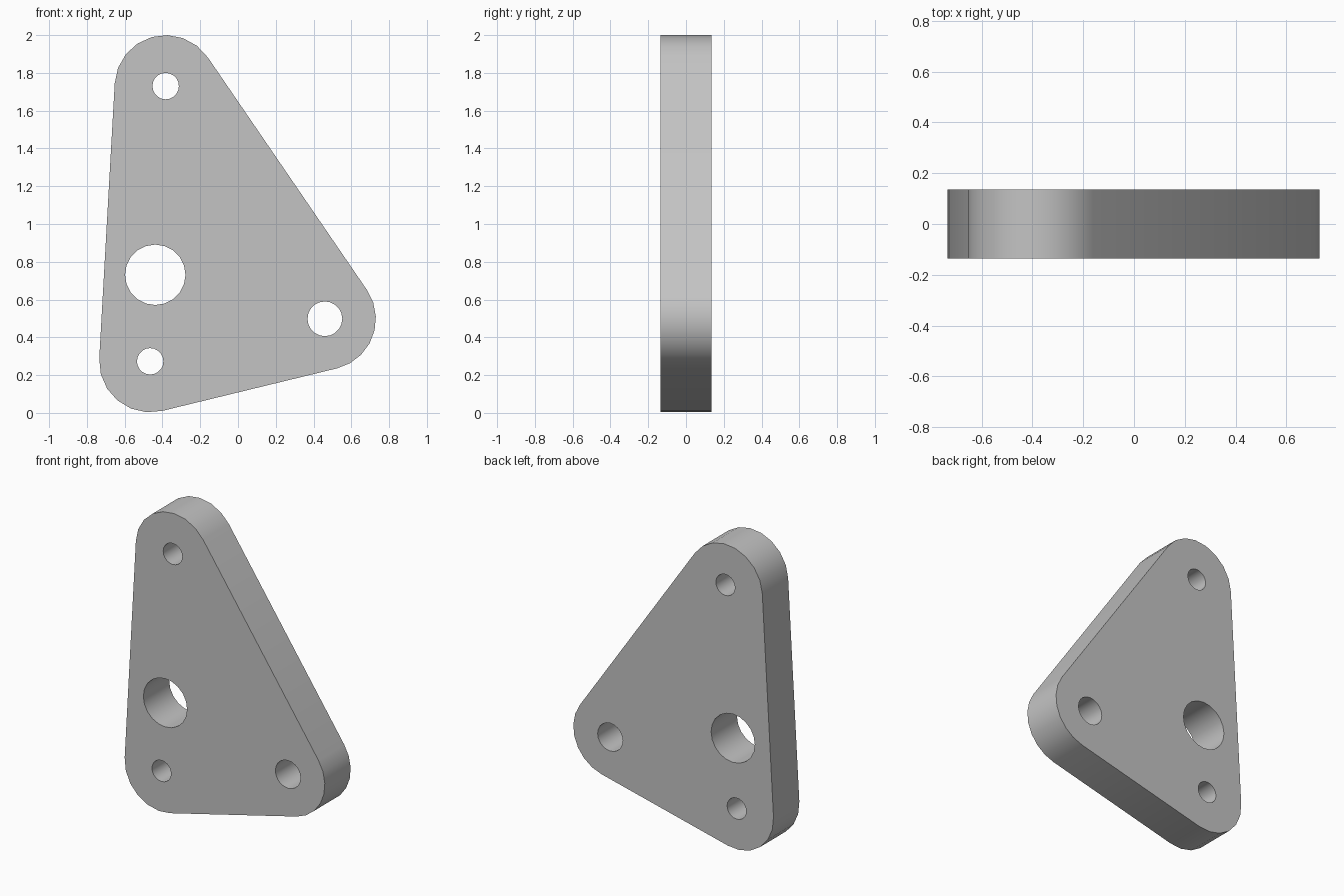
import bpy, bmesh, math
from mathutils import Vector

if "Cube" in bpy.data.objects:
    bpy.data.objects.remove(bpy.data.objects["Cube"])

THICKNESS = 0.27
CORNER_RADIUS = 0.27
STEP = math.radians(18)
# Corner centres, counter-clockwise in x, z
corners = [Vector((-0.465, 0.273)), Vector((0.46, 0.498)), Vector((-0.383, 1.73))]
# Hole centre and radius
holes = [(corners[0], 0.07), (corners[1], 0.092), (corners[2], 0.07),
         (Vector((-0.438, 0.731)), 0.16)]


def arc(centre, radius, start, sweep, count):
    return [centre + radius * Vector((math.cos(start + sweep * i / count),
                                      math.sin(start + sweep * i / count)))
            for i in range(count + 1)]


def outward_angle(a, b):
    d = b - a
    return math.atan2(-d.x, d.y)


def add_loop(bm, points):
    verts = [bm.verts.new((p.x, -THICKNESS / 2, p.y)) for p in points]
    for a, b in zip(verts, verts[1:] + verts[:1]):
        bm.edges.new((a, b))


# Rounded triangular outline
outline = []
for i, corner in enumerate(corners):
    start = outward_angle(corners[i - 1], corner)
    end = outward_angle(corner, corners[(i + 1) % 3])
    sweep = (end - start) % math.tau
    outline += arc(corner, CORNER_RADIUS, start, sweep, math.ceil(sweep / STEP))

# Fill the outline around its holes and give it thickness
bm = bmesh.new()
add_loop(bm, outline)
for centre, radius in holes:
    add_loop(bm, arc(centre, radius, 0, math.tau, 20)[:-1])
bmesh.ops.triangle_fill(bm, use_beauty=True, edges=bm.edges[:])
result = bmesh.ops.extrude_face_region(bm, geom=bm.faces[:], use_keep_orig=True)
moved = [g for g in result["geom"] if isinstance(g, bmesh.types.BMVert)]
bmesh.ops.translate(bm, verts=moved, vec=(0, THICKNESS, 0))
bmesh.ops.recalc_face_normals(bm, faces=bm.faces[:])

mesh = bpy.data.meshes.new("mounting_plate")
bm.to_mesh(mesh)
bm.free()
plate = bpy.data.objects.new("mounting_plate", mesh)
bpy.context.collection.objects.link(plate)

# Plain grey finish
grey = bpy.data.materials.new("light_grey")
grey.use_nodes = True
colour = (0.55, 0.55, 0.55, 1)
grey.diffuse_color = colour
grey.node_tree.nodes["Principled BSDF"].inputs["Base Color"].default_value = colour
mesh.materials.append(grey)

# Smooth curved walls, crisp rims
bpy.ops.object.select_all(action="DESELECT")
plate.select_set(True)
bpy.context.view_layer.objects.active = plate
bpy.ops.object.shade_smooth_by_angle(angle=math.radians(30))
